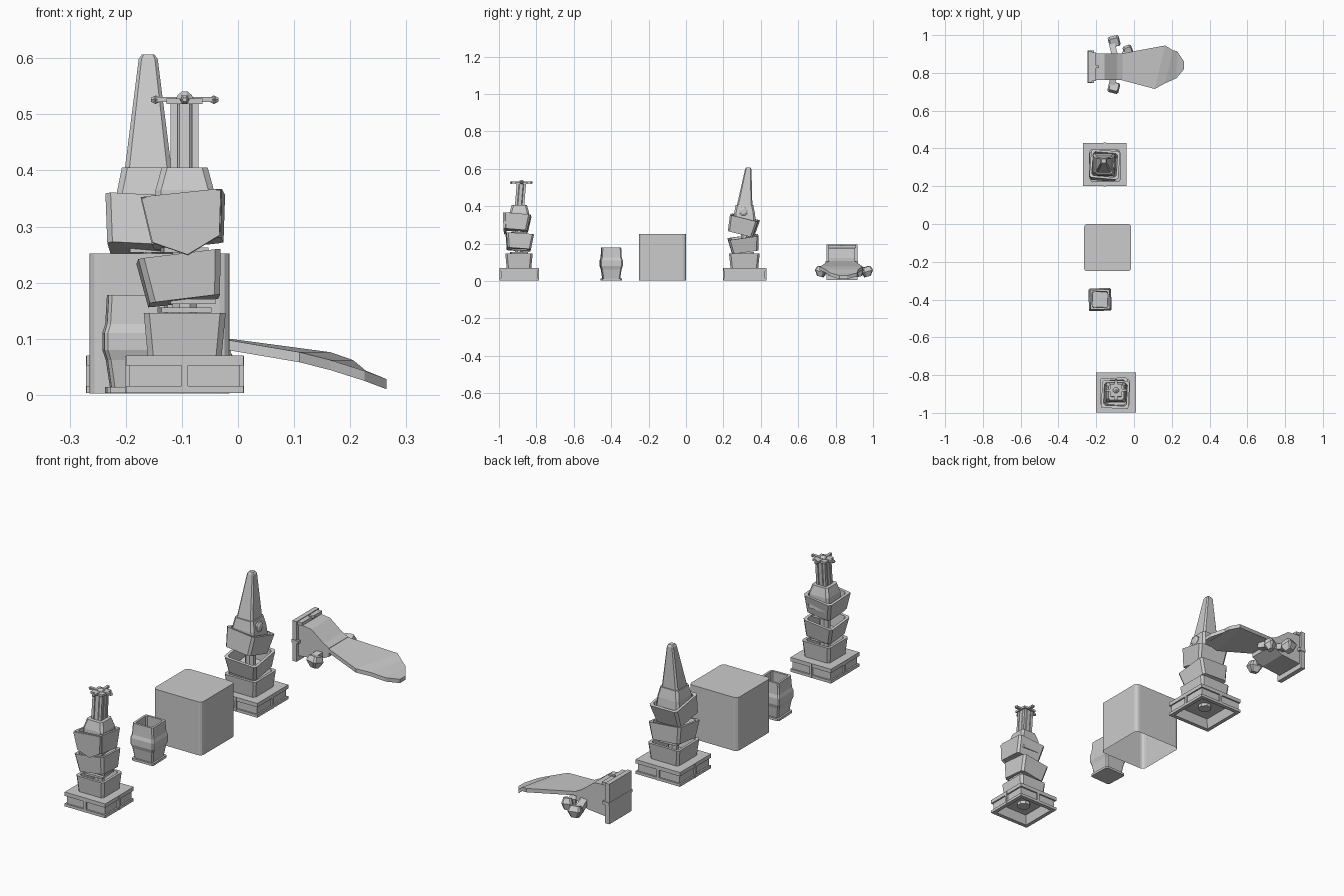
import bpy, bmesh
from math import radians, cos, sin, pi
from mathutils import Vector

if "Cube" in bpy.data.objects:
    bpy.data.objects.remove(bpy.data.objects["Cube"])


def loft(name, rings, loc=(0, 0, 0), rot=(0, 0, 0), caps=(True, True)):
    """Skin a list of equal-length point rings into one flat-faced object."""
    bm = bmesh.new()
    vs = [[bm.verts.new(p) for p in r] for r in rings]
    n = len(rings[0])
    for a, b in zip(vs, vs[1:]):
        for i in range(n):
            j = (i + 1) % n
            bm.faces.new((a[i], a[j], b[j], b[i]))
    if caps[0]:
        bm.faces.new(vs[0][::-1])
    if caps[1]:
        bm.faces.new(vs[-1])
    bmesh.ops.recalc_face_normals(bm, faces=bm.faces)
    me = bpy.data.meshes.new(name)
    bm.to_mesh(me)
    bm.free()
    ob = bpy.data.objects.new(name, me)
    bpy.context.collection.objects.link(ob)
    ob.location = loc
    ob.rotation_euler = [radians(a) for a in rot]
    return ob


def sq(z, h, c=0.0, dx=0, dy=0, hy=None):
    """Square ring of half-width h, optionally with chamfered corners."""
    k = h if hy is None else hy
    if c:
        pts = [(h, -k + c), (h, k - c), (h - c, k), (-h + c, k),
               (-h, k - c), (-h, -k + c), (-h + c, -k), (h - c, -k)]
    else:
        pts = [(h, -k), (h, k), (-h, k), (-h, -k)]
    return [(x + dx, y + dy, z) for x, y in pts]


def disc(z, r, n=8):
    return [(r * cos(2 * pi * (i + .5) / n), r * sin(2 * pi * (i + .5) / n), z) for i in range(n)]


def box(name, loc, size, rot=(0, 0, 0)):
    x, y, z = (s / 2 for s in size)
    return loft(name, [sq(-z, x, hy=y), sq(z, x, hy=y)], loc, rot)


def pot(name, loc, h, top, bottom, rot=(0, 0, 0)):
    """Open-topped flaring block, centred on its own middle."""
    z, c = h / 2, 0.01
    return loft(name, [sq(-z, bottom, c), sq(z, top, c), sq(z, top - .012, c),
                       sq(-z + .015, bottom - .012, c)], loc, rot)


def base(name, x, y, h):
    """Stepped plinth, hollow underneath, with a clip on each side."""
    loft(name, [sq(.045, h - .03), sq(.003, h - .018), sq(.003, h), sq(.016, h), sq(.016, h - .007),
                sq(.052, h - .007), sq(.052, h), sq(.07, h)], (x, y, 0))
    loft(name + "_underside_ring", [disc(.03, .03), disc(.046, .03)], (x, y, 0))
    for i in range(4):
        a = i * pi / 2
        box(name + "_clip", (x + cos(a) * (h - .005), y + sin(a) * (h - .005), .036),
            (.012, .012, .066), (0, 0, 90 * i))


def core(name, x, y, top):
    """Inner post with square spacer plates between the blocks."""
    loft(name, [disc(.07, .024), disc(top, .024)], (x, y, 0))
    for z, h, d in ((.151, .045, 0), (.166, .04, .012), (.258, .04, 0)):
        box(name + "_plate", (x + d, y, z), (2 * h, 2 * h, .009), (0, 0, 4))


# Front tower: plinth and stacked tilted blocks
ax, ay = -0.095, -0.893
base("front_tower_base", ax, ay + .001, .105)
core("front_tower_core", ax, ay, .36)
pot("front_tower_low_block", (ax, ay, .108), .075, .073, .066)
pot("front_tower_mid_block", (ax - .006, ay + .002, .207), .08, .074, .063, (-4, -7, 2))
pot("front_tower_high_block", (ax + .001, ay - .022 + .01, .312), .085, .073, .062, (-5, -6, -2))
# Pointed shield on the front of the high block
loft("front_tower_shield", [[(x, y + dy, z) for x, y, z in
     ((-.071, -.075, .04), (.071, -.075, .04), (.06, -.066, -.04), (0, -.062, -.068), (-.06, -.066, -.04))]
     for dy in (0, .012)], (ax + .001, ay - .012, .312), (-5, -6, -2))
# Tapered neck, ribbed column and cross top
loft("front_tower_neck", [sq(.30, .055, .01), sq(.365, .052, .01), sq(.405, .041, .01)], (ax, ay + .002, 0))
column = [(.025, -.009), (.025, .009), (.017, .017), (.009, .025), (-.009, .025), (-.017, .017),
          (-.025, .009), (-.025, -.009), (-.017, -.017), (-.009, -.025), (.009, -.025), (.017, -.017)]
loft("front_tower_column", [[(x, y + d, z) for x, y in column] for z, d in ((.40, 0), (.52, .01))],
     (ax, ay + .003, 0))
for sx in (-1, 1):
    for sy in (-1, 1):
        loft("column_rib", [sq(.40, .006, 0, sx * .019, sy * .019), sq(.52, .006, 0, sx * .019, sy * .019 + .01)],
             (ax, ay + .003, 0))
ty = ay + .013
box("cross_plate", (ax, ty, .523), (.064, .064, .01))
for i in range(4):
    a = i * pi / 2
    box("cross_arm", (ax + cos(a) * .035, ty + sin(a) * .035, .526), (.04, .014, .009), (0, 0, 90 * i))
    loft("cross_knob", [disc(-.008, .004, 6), disc(0, .009, 6), disc(.008, .004, 6)],
         (ax + cos(a) * .052, ty + sin(a) * .052, .526), (0, 90, 90 * i))
loft("cross_finial", [disc(.525, .018), disc(.534, .014), disc(.541, .005)], (ax, ty, 0))

# Square vase with open top
loft("vase", [sq(z, h, .006) for z, h in
              ((.003, .055), (.014, .055), (.014, .047), (.062, .054), (.08, .06), (.11, .06), (.126, .055),
               (.178, .052), (.178, .042), (.126, .044), (.03, .04))], (-.18, -.4, 0), (0, 0, 2))

# Large crate, open underneath, rounded upright corners
crate_ring = []
for i, (sx, sy) in enumerate(((1, 1), (-1, 1), (-1, -1), (1, -1))):
    for k in range(4):
        a = (i + k / 3) * pi / 2
        crate_ring.append((sx * .107 + .018 * cos(a), sy * .107 + .018 * sin(a)))
loft("crate", [[(x, y, z) for x, y in crate_ring] for z in (.002, .252)],
     (-.14, -.125, 0), caps=(False, True))

# Rear tower: plinth and stacked tilted blocks
bx, by = -0.155, 0.315
base("rear_tower_base", bx, by, .115)
core("rear_tower_core", bx, by, .36)
pot("rear_tower_low_block", (bx, by - .003, .108), .075, .082, .074)
pot("rear_tower_mid_block", (bx, by - .005, .196), .078, .082, .07, (8, 4, 2))
pot("rear_tower_high_block", (bx - .003, by - .01, .296), .088, .077, .068, (-14, 3, -5))
# Tapered neck and leaning spire
sx0 = bx - .005
loft("rear_tower_neck", [sq(.29, .062, .01), sq(.36, .056, .01), sq(.405, .047, .01)], (sx0, by - .002, 0))
loft("rear_tower_spire", [sq(.40, .042, .008), sq(.598, .017, .005, 0, .02), sq(.607, .011, .003, 0, .02)],
     (sx0, by - .002, 0))
loft("spire_medallion", [disc(0, .024), disc(.012, .024), disc(.018, .014)], (sx0 + .046, by - .008, .372), (0, 90, 0))

# Fallen piece: end plate, cuff and blade
box("cuff_plate", (-.233, .833, .1), (.022, .166, .188))
box("cuff_plate_band", (-.228, .833, .1), (.034, .172, .014))
box("cuff_rim", (-.215, .833, .184), (.03, .15, .014))
cuff = [(-.225, .03), (-.225, .18), (-.155, .172), (-.09, .122), (-.062, .108), (-.062, .068), (-.12, .04)]
loft("cuff", [[(x, y, z) for x, z in cuff] for y in (.763, .903)])
box("cuff_top_pin", (-.2, .833, .192), (.03, .012, .008))
blade = [(-.09, .768, -.09, .898, .110), (.11, .715, .165, .945, .076), (.165, .745, .205, .92, .062),
         (.225, .772, .228, .915, .043), (.265, .82, .265, .86, .028)]
loft("blade", [[(x1, y1, z), (x2, y2, z), (x2, y2, z - .018), (x1, y1, z - .018)]
               for x1, y1, x2, y2, z in blade])
# Three short claws around the cuff
for cx, cy, s, yaw in ((-.105, .967, 1, 14), (-.107, .722, -1, -14), (-.033, .923, .8, 20)):
    w = abs(s)
    side = 1 if s > 0 else -1
    loft("claw_tip", [sq(-.028, .016 * w, .005, 0, -side * .004), sq(0, .03 * w, .008), sq(.024, .022 * w, .006)],
         (cx, cy, .052), (side * 15, 0, yaw))
    box("claw_link", (cx - .005, cy - side * .04, .065), (.032, .065, .028), (side * -12, 0, yaw))
